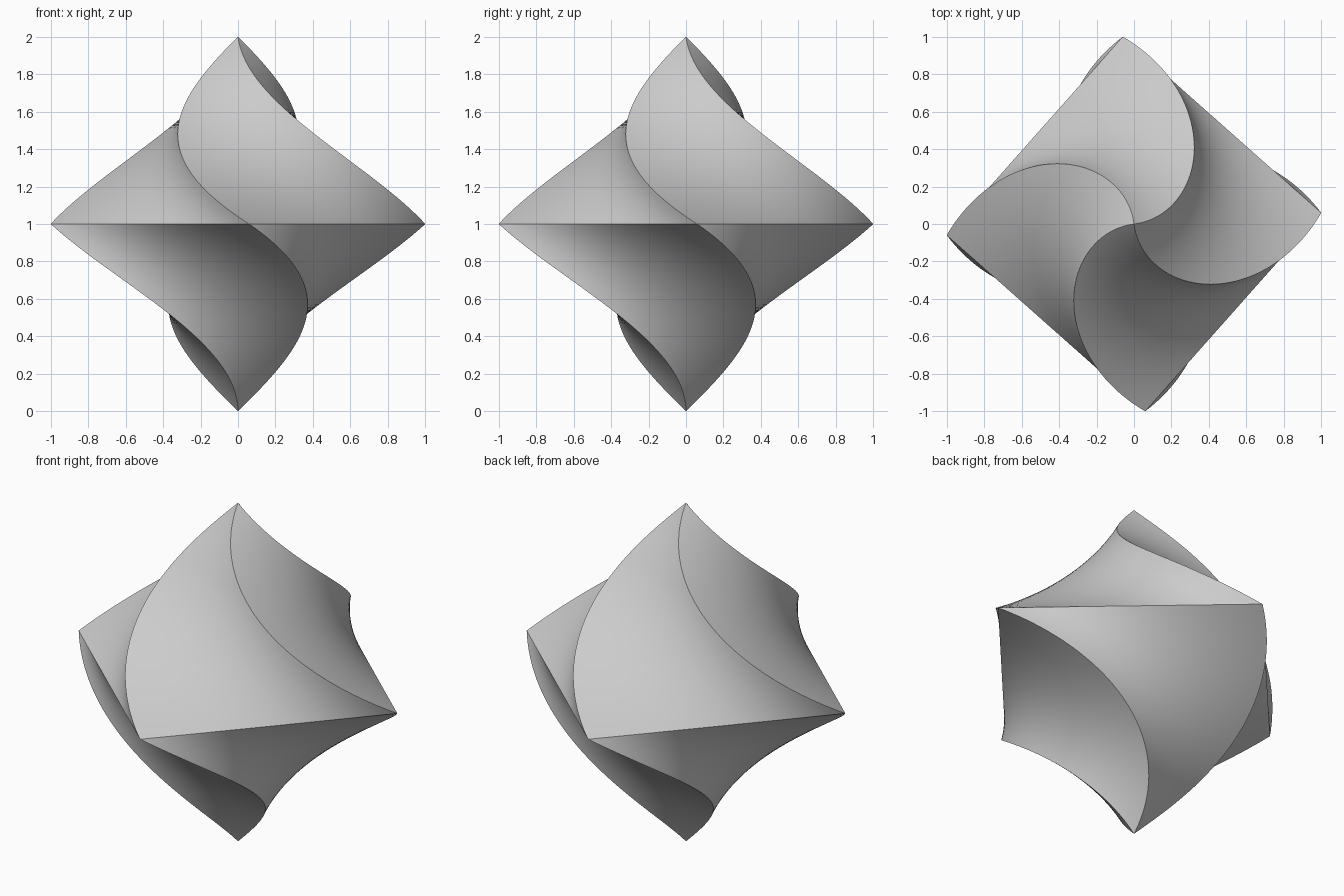
import bpy, bmesh
from math import radians, cos, sin
from mathutils import Vector

if "Cube" in bpy.data.objects:
    bpy.data.objects.remove(bpy.data.objects["Cube"])

SIDES, SEG, RINGS = 4, 24, 96     # square section, points per side, height steps
TWIST = radians(86.6)             # clockwise turn per unit of height


def square_ring(z):
    """Square section of an octahedron at height z, turned about the axis."""
    r = 1.001 * (1 - abs(z - 1))
    corners = [Vector((r * cos(a), r * sin(a), z))
               for a in (-TWIST * z + radians(90 * k) for k in range(SIDES))]
    return [corners[k].lerp(corners[(k + 1) % SIDES], i / SEG)
            for k in range(SIDES) for i in range(SEG)]


bm = bmesh.new()
bottom = bm.verts.new((0, 0, 0))
top = bm.verts.new((0, 0, 2))
rings = [[bm.verts.new(p) for p in square_ring(2 * j / RINGS)]
         for j in range(1, RINGS)]
n = SIDES * SEG

# twisted faces, closed by fans at both tips
for i in range(n):
    k = (i + 1) % n
    bm.faces.new((bottom, rings[0][k], rings[0][i]))
    bm.faces.new((top, rings[-1][i], rings[-1][k]))
    for lo, hi in zip(rings, rings[1:]):
        bm.faces.new((lo[i], lo[k], hi[k], hi[i]))
for f in bm.faces:
    f.smooth = True

# crisp spiral ridges and crisp equator
for i in range(0, n, SEG):
    ridge = [bottom] + [r[i] for r in rings] + [top]
    for a, b in zip(ridge, ridge[1:]):
        bm.edges.get((a, b)).smooth = False
equator = rings[RINGS // 2 - 1]
for i in range(n):
    bm.edges.get((equator[i], equator[(i + 1) % n])).smooth = False

mesh = bpy.data.meshes.new("twisted_octahedron")
bm.to_mesh(mesh)
bm.free()
bpy.context.collection.objects.link(bpy.data.objects.new("twisted_octahedron", mesh))
